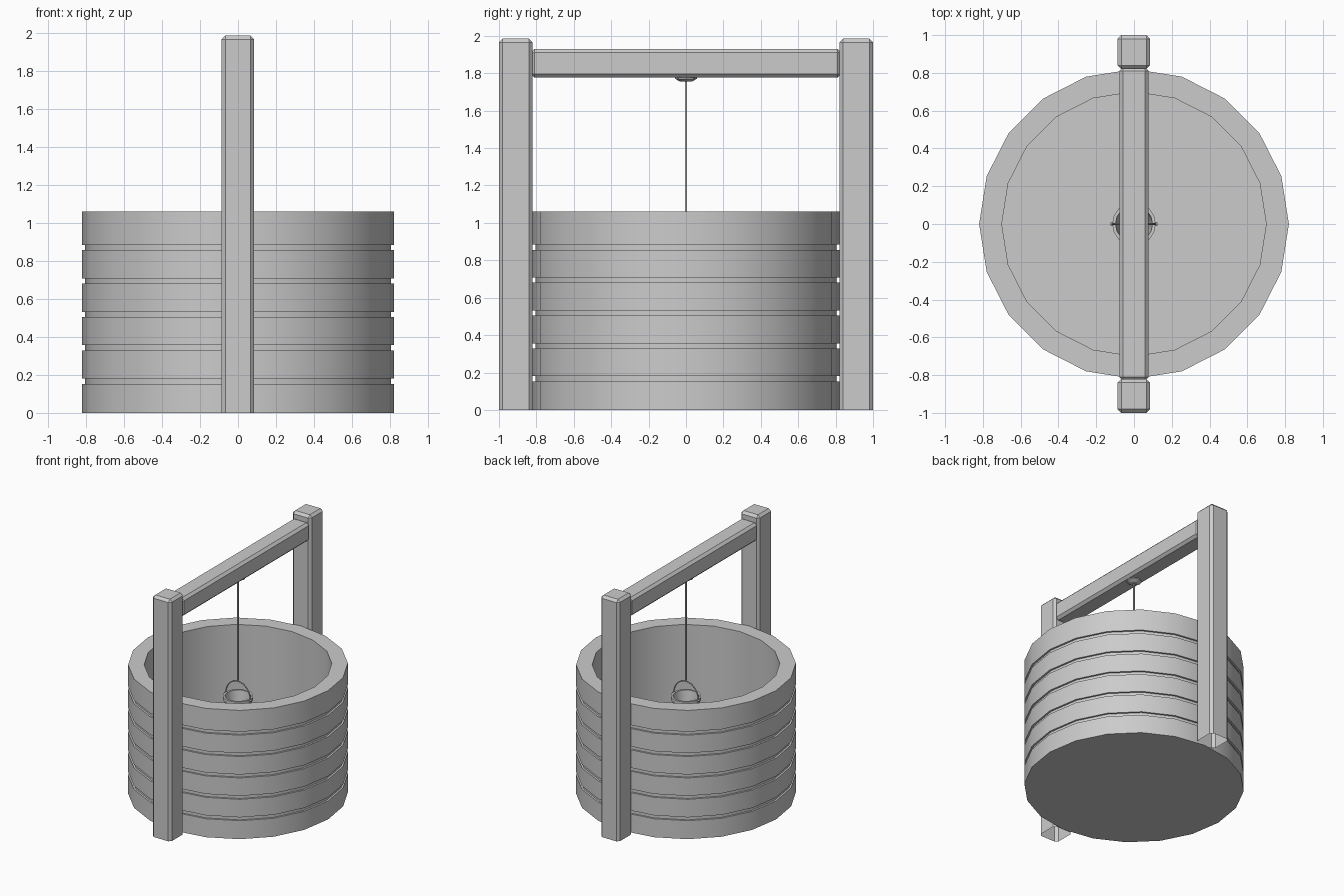
import bpy, bmesh
from math import pi, sin, cos, radians

if "Cube" in bpy.data.objects:
    bpy.data.objects.remove(bpy.data.objects["Cube"])


def finish(name, bm, smooth=True):
    bmesh.ops.recalc_face_normals(bm, faces=bm.faces)
    me = bpy.data.meshes.new(name)
    bm.to_mesh(me)
    bm.free()
    ob = bpy.data.objects.new(name, me)
    bpy.context.collection.objects.link(ob)
    if smooth:
        bpy.ops.object.select_all(action='DESELECT')
        ob.select_set(True)
        bpy.context.view_layer.objects.active = ob
        bpy.ops.object.shade_smooth_by_angle(angle=radians(30))
    return ob


def lathe(name, profile, sides):
    """Revolve (r, z) points about z; the ends are capped with n-gons."""
    bm = bmesh.new()
    rings = [[bm.verts.new((r * cos(2 * pi * i / sides), r * sin(2 * pi * i / sides), z))
              for i in range(sides)] for r, z in profile]
    for a, b in zip(rings, rings[1:]):
        for i in range(sides):
            j = (i + 1) % sides
            bm.faces.new((a[i], a[j], b[j], b[i]))
    bm.faces.new(rings[0])
    bm.faces.new(rings[-1])
    return finish(name, bm)


def timber(name, lo, hi, bevel, open_bottom=False):
    """Box with chamfered edges, optionally open underneath."""
    bm = bmesh.new()
    bmesh.ops.create_cube(bm, size=1)
    for v in bm.verts:
        v.co = [(lo[k] + hi[k]) / 2 + v.co[k] * (hi[k] - lo[k]) for k in range(3)]
    if open_bottom:
        bmesh.ops.delete(bm, geom=[f for f in bm.faces if f.normal.z < -0.9
                                   or f.calc_center_median().z < lo[2] + 1e-4],
                         context='FACES_ONLY')
    edges = [e for e in bm.edges if not e.is_boundary]
    bmesh.ops.bevel(bm, geom=edges, offset=bevel, segments=1,
                    profile=0.5, affect='EDGES')
    return finish(name, bm, smooth=False)


def wire(name, points, radius, res=2):
    cu = bpy.data.curves.new(name, 'CURVE')
    cu.dimensions = '3D'
    cu.bevel_depth = radius
    cu.bevel_resolution = res
    cu.use_fill_caps = True
    sp = cu.splines.new('POLY')
    sp.points.add(len(points) - 1)
    for p, c in zip(sp.points, points):
        p.co = (*c, 1)
    ob = bpy.data.objects.new(name, cu)
    bpy.context.collection.objects.link(ob)
    return ob


# Well wall: six stacked bands with shallow grooves between, hollow inside
R, GROOVE, INNER, TOP = 0.82, 0.805, 0.70, 1.06
profile = [(R, 0)]
for k in range(5):
    z = 0.152 + 0.176 * k
    profile += [(R, z), (GROOVE, z), (GROOVE, z + 0.028), (R, z + 0.028)]
profile += [(R, TOP), (INNER, TOP), (INNER, 0.03)]
lathe("well_wall", profile, 20)

# Two upright posts
for name, y0, y1 in (("front_post", -1.0, -0.82), ("back_post", 0.82, 1.0)):
    timber(name, (-0.087, y0, 0), (0.085, y1, 1.985), 0.02, open_bottom=True)

# Cross beam
timber("cross_beam", (-0.077, -0.83, 1.777), (0.077, 0.83, 1.93), 0.02)

# Rope and its mount under the beam
lathe("rope_mount", [(0.03, 1.755), (0.058, 1.77), (0.058, 1.785)], 8)
wire("rope", [(0, 0, 1.76), (0, 0, 0.915)], 0.006)

# Bucket hanging in the shaft
lathe("bucket", [(0.08, 0.60), (0.105, 0.775), (0.115, 0.775), (0.115, 0.80),
                 (0.098, 0.80), (0.075, 0.615)], 16)
arc = [(0.112 * cos(pi * i / 14), 0, 0.79 + 0.13 * sin(pi * i / 14)) for i in range(15)]
wire("bucket_handle", arc, 0.005, 1)
for side, s in (("left", -1), ("right", 1)):
    wire(side + "_handle_pin", [(s * 0.095, 0, 0.788), (s * 0.125, 0, 0.788)], 0.008, 1)
